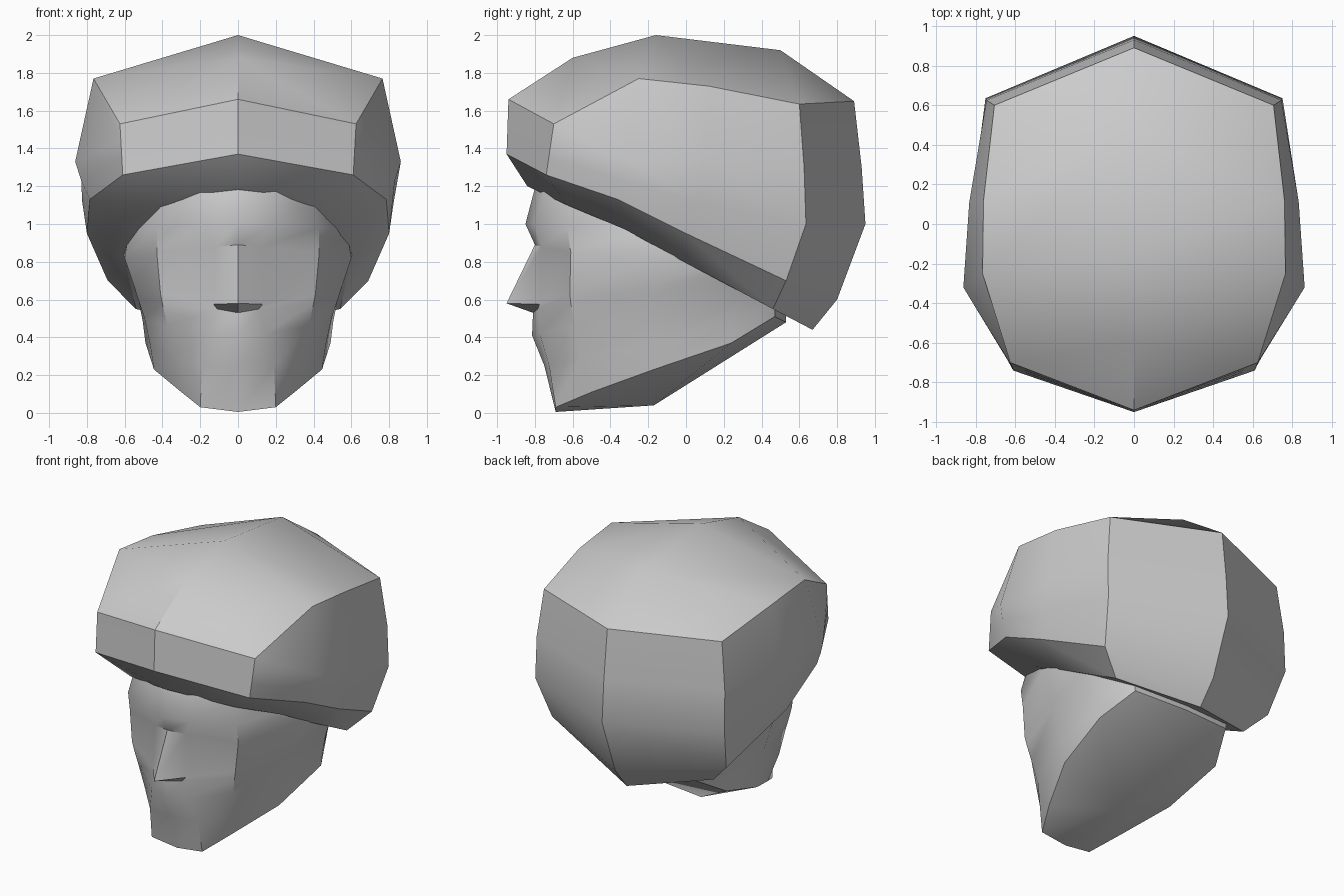
import bpy, bmesh, math
from mathutils import Vector as V

if "Cube" in bpy.data.objects:
    bpy.data.objects.remove(bpy.data.objects["Cube"])

clay = bpy.data.materials.new("plain grey")
clay.diffuse_color = (0.6, 0.6, 0.6, 1)
clay.use_nodes = True
clay.node_tree.nodes["Principled BSDF"].inputs["Base Color"].default_value = clay.diffuse_color


def build(name, faces, angle):
    """Make a symmetric mesh from faces (point lists) on the +x half."""
    bm = bmesh.new()
    for pts in faces:
        for side in (1, -1):
            vs = [bm.verts.new((p[0] * side, p[1], p[2])) for p in pts]
            bm.faces.new(vs if side == 1 else vs[::-1])
    bmesh.ops.remove_doubles(bm, verts=bm.verts, dist=0.0005)
    bmesh.ops.recalc_face_normals(bm, faces=bm.faces)
    me = bpy.data.meshes.new(name)
    bm.to_mesh(me)
    bm.free()
    ob = bpy.data.objects.new(name, me)
    bpy.context.collection.objects.link(ob)
    me.materials.append(clay)
    bpy.ops.object.select_all(action='DESELECT')
    ob.select_set(True)
    bpy.context.view_layer.objects.active = ob
    bpy.ops.object.shade_smooth_by_angle(angle=math.radians(angle))
    return ob


def strips(cols):
    """Quads between neighbouring point columns."""
    return [(a[i], a[i + 1], b[i + 1], b[i])
            for a, b in zip(cols, cols[1:]) for i in range(len(a) - 1)]


# ---- cap: columns from front centre round the side to back centre ----
def straight(top, rim, inner):
    t, r = V(top), V(rim)
    return [t, t.lerp(r, 1 / 3), t.lerp(r, 2 / 3), r, V(inner)]


cap = [
    straight((0, -.94, 1.66), (0, -.95, 1.37), (0, -.84, 1.20)),
    straight((.625, -.70, 1.53), (.61, -.74, 1.26), (.41, -.63, 1.10)),
    [(.765, -.25, 1.77), (.862, -.32, 1.33), (.83, -.34, 1.23), (.785, -.36, 1.13), (.57, -.32, .97)],
    [(.76, .12, 1.73), (.832, .11, 1.32), (.825, .06, 1.12), (.80, 0, .95), (.60, -.03, .81)],
    [(.705, .60, 1.635), (.745, .625, 1.30), (.75, .635, 1.0), (.69, .53, .70), (.54, .46, .55)],
    [(0, .89, 1.65), (0, .93, 1.30), (0, .95, 1.0), (0, .80, .60), (0, .67, .44)],
]
c1, c2, c3 = (0, -.60, 1.88), (0, -.16, 2.0), (0, .50, 1.92)
top = [c[0] for c in cap]
crown = [(top[0], top[1], c1), (top[1], top[2], c1), (c1, top[2], c2),
         (c2, top[2], top[3], c3), (c3, top[3], top[4]), (c3, top[4], top[5])]

# underside of the cap, closed around the head
rim = [c[4] for c in cap]
mids = [(0, p[1], p[2]) for p in rim]
under = [(rim[0], rim[1], mids[1])]
under += [(rim[i], rim[i + 1], mids[i + 1], mids[i]) for i in (1, 2, 3)]
under += [(rim[4], rim[5], mids[4])]
build("cap", strips(cap) + crown + under, 38)

# ---- head: rows from jaw to forehead ----
# centre (y, z), near centre (x, y, z), cheek (x, y, z), side (x, z)
rows = [
    ((-.69, .005), (.20, -.69, .03), (.30, -.50, .11), (.445, .23)),    # jaw
    ((-.75, .25), (.19, -.725, .25), (.345, -.56, .29), (.465, .36)),   # chin
    ((-.815, .41), (.14, -.775, .42), (.375, -.59, .46), (.495, .50)),  # mouth
    ((-.81, .53), (.11, -.785, .55), (.40, -.61, .58), (.535, .62)),    # nose base
    ((-.95, .58), (.13, -.775, .575), (.41, -.615, .63), (.55, .67)),   # nose tip
    ((-.80, .89), (.12, -.765, .88), (.43, -.61, .85), (.60, .82)),     # nose bridge
    ((-.85, 1.0), (.18, -.805, 1.0), (.43, -.63, .98), (.575, .97)),    # brow
    ((-.80, 1.19), (.20, -.75, 1.18), (.40, -.60, 1.14), (.53, 1.13)),  # forehead
]
head = []
for (cy, cz), near, cheek, (w, z) in rows:
    k = (1.15 - z) / .92  # the lower rows rise toward the back
    head.append([(0, cy, cz), near, cheek, (w, -.17, z),
                 (w + .045 * k, .24, z + .14 * k),
                 (w * .86, .47, z + .28 * k),
                 (0, .53, z + .25 * k)])

# underside of the jaw, and the hidden crown under the cap
jaw, brow = head[0], head[-1]
throat, peak = (0, -.17, .04), (0, -.15, 1.4)
below = [(jaw[0], jaw[1], throat), (jaw[1], jaw[2], throat), (jaw[2], jaw[3], throat),
         (jaw[3], jaw[4], throat), (jaw[4], jaw[6], throat), (jaw[4], jaw[5], jaw[6])]
above = [(a, b, peak) for a, b in zip(brow, brow[1:])]
build("head", strips(head) + below + above, 40)
